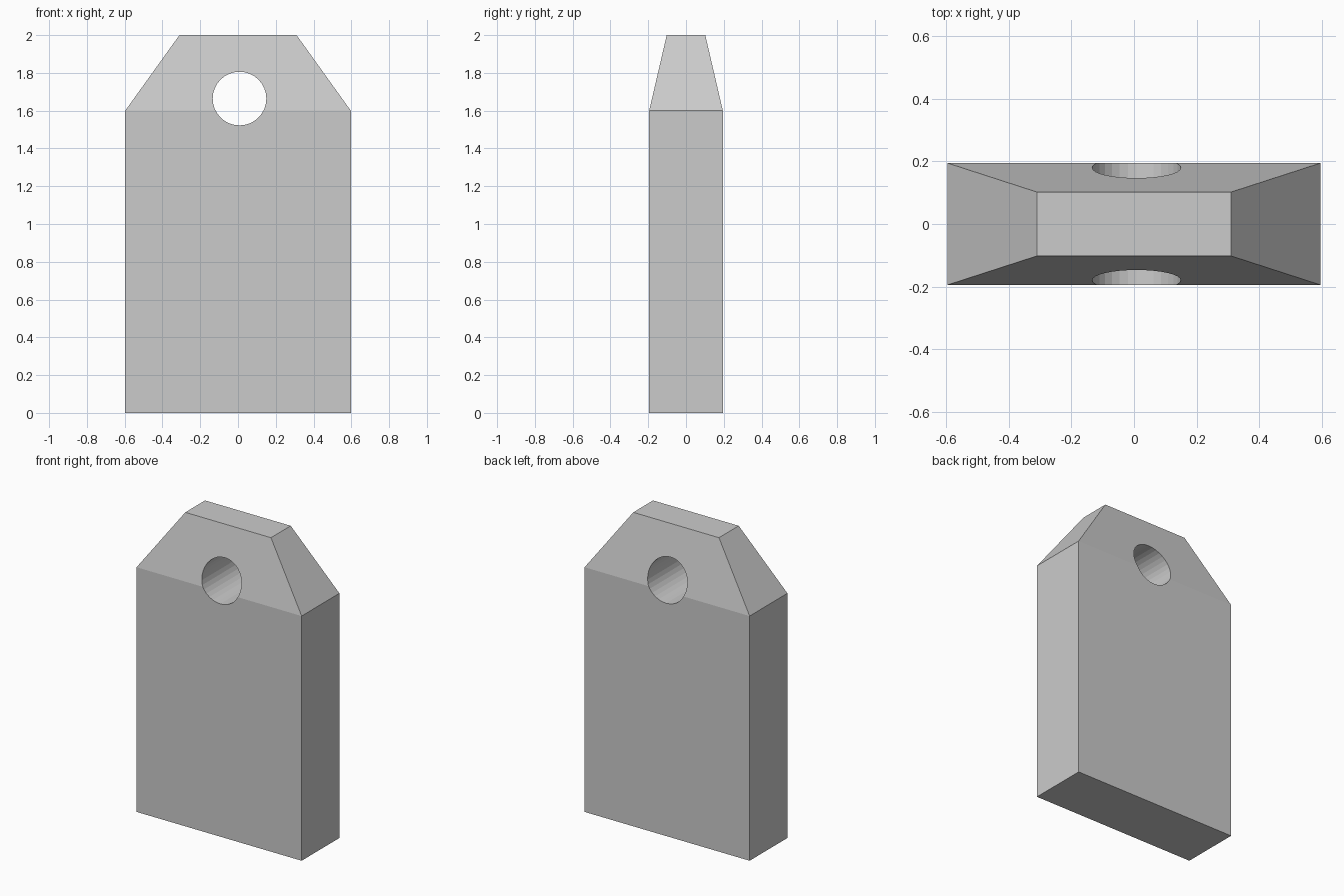
import bpy
import bmesh
from math import radians

if "Cube" in bpy.data.objects:
    bpy.data.objects.remove(bpy.data.objects["Cube"])

# Tag body: rectangular sections, straight sides and a tapered top
sections = [(0.597, 0.195, 0.0), (0.597, 0.195, 1.6), (0.31, 0.102, 2.0)]
bm = bmesh.new()
rings = [[bm.verts.new((sx * hx, sy * hy, z))
          for sx, sy in ((-1, -1), (1, -1), (1, 1), (-1, 1))]
         for hx, hy, z in sections]
for low, high in zip(rings, rings[1:]):
    for i in range(4):
        j = (i + 1) % 4
        bm.faces.new((low[i], low[j], high[j], high[i]))
bm.faces.new(rings[0][::-1])
bm.faces.new(rings[-1])
mesh = bpy.data.meshes.new("tag_body")
bm.to_mesh(mesh)
bm.free()
body = bpy.data.objects.new("tag_body", mesh)
bpy.context.collection.objects.link(body)

# Round hole through the top, front to back
bpy.ops.mesh.primitive_cylinder_add(vertices=32, radius=0.142, depth=1,
                                    location=(0.008, 0, 1.664),
                                    rotation=(radians(90), 0, 0))
cutter = bpy.context.object
cutter.name = "hole_cutter"
cutter.hide_render = True
cutter.display_type = 'WIRE'

cut = body.modifiers.new("hole", 'BOOLEAN')
cut.operation = 'DIFFERENCE'
cut.solver = 'EXACT'
cut.object = cutter
